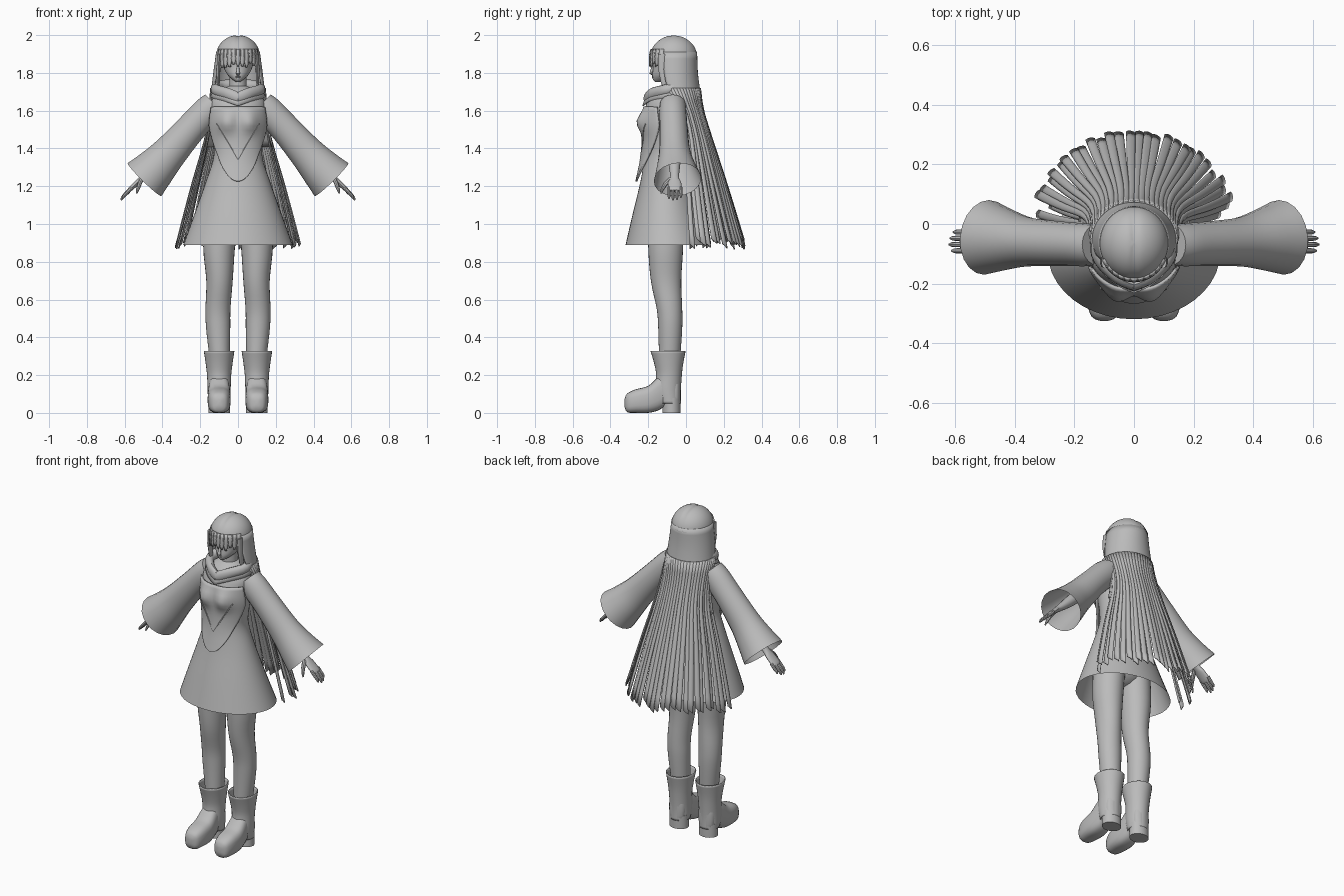
import bpy, bmesh, math, random
from mathutils import Vector

random.seed(4)
if "Cube" in bpy.data.objects:
    bpy.data.objects.remove(bpy.data.objects["Cube"])

GREY = (0.5, 0.5, 0.5, 1)
mat = bpy.data.materials.new("plain grey")
mat.use_nodes = True
mat.diffuse_color = GREY
mat.node_tree.nodes["Principled BSDF"].inputs["Base Color"].default_value = GREY
made = []


def skin(name, rows, closed=True, cap=(False, False), loop=False, thick=0):
    """Join rows of points into a surface."""
    bm = bmesh.new()
    vs = [[bm.verts.new(p) for p in r] for r in rows]
    n = len(rows[0])
    pairs = list(zip(vs, vs[1:])) + ([(vs[-1], vs[0])] if loop else [])
    for a, b in pairs:
        for i in range(n if closed else n - 1):
            j = (i + 1) % n
            bm.faces.new((a[i], a[j], b[j], b[i]))
    for flag, r in zip(cap, (vs[0], vs[-1])):
        if flag:
            bm.faces.new(r)
    bmesh.ops.recalc_face_normals(bm, faces=bm.faces)
    me = bpy.data.meshes.new(name)
    bm.to_mesh(me)
    bm.free()
    me.materials.append(mat)
    ob = bpy.data.objects.new(name, me)
    bpy.context.collection.objects.link(ob)
    if thick:
        m = ob.modifiers.new("thickness", "SOLIDIFY")
        m.thickness, m.offset = thick, 0
    made.append(ob)
    return ob


def spline(rows, steps=4):
    """Smoothly fill in a table of numbers."""
    out = []
    for i in range(len(rows) - 1):
        p = [rows[max(0, min(len(rows) - 1, i + k))] for k in (-1, 0, 1, 2)]
        for s in range(steps):
            t = s / steps
            out.append(tuple(b + t / 2 * (c - a + t * (2 * a - 5 * b + 4 * c - d + t * (3 * (b - c) + d - a)))
                             for a, b, c, d in zip(*p)))
    return out + [tuple(rows[-1])]


def at(rows, z):
    """Look up a table whose first column falls."""
    for a, b in zip(rows, rows[1:]):
        if z >= b[0]:
            t = max(0, min(1, (a[0] - z) / (a[0] - b[0])))
            return [p + (q - p) * t for p, q in zip(a, b)]
    return list(rows[-1])


def ring(z, rx, yf, yb, cx=0, n=28):
    return [(cx + rx * math.sin(a), (yf + yb) / 2 - (yb - yf) / 2 * math.cos(a), z)
            for a in (math.tau * i / n for i in range(n))]


def tube(name, pts, n=14, s=1, up=(0, 1, 0), cap=(True, True), loop=False):
    """Sweep an ellipse along x, y, z, radius along up, radius across."""
    rows, m = [], len(pts)
    for i, (x, y, z, ra, rb) in enumerate(pts):
        nxt = pts[(i + 1) % m] if loop else pts[min(i + 1, m - 1)]
        prv = pts[i - 1] if loop else pts[max(i - 1, 0)]
        t = (Vector(nxt[:3]) - Vector(prv[:3])).normalized()
        side = t.cross(Vector(up)).normalized()
        top = side.cross(t)
        ps = [Vector((x, y, z)) + top * ra * math.cos(a) + side * rb * math.sin(a)
              for a in (math.tau * k / n for k in range(n))]
        rows.append([(s * p.x, p.y, p.z) for p in ps])
    return skin(name, rows, cap=cap, loop=loop)


def ball(name, loc, size, n=12):
    rows = [[(loc[0] + size[0] * p[0], loc[1] + size[1] * p[1], loc[2] + size[2] * math.cos(t))
             for p in ring(0, math.sin(t), -math.sin(t), math.sin(t), n=n)]
            for t in (0.05 + (math.pi - 0.1) * i / 9 for i in range(10))]
    return skin(name, rows, cap=(True, True))


# Dress: height, half width, front, back
TORSO = spline([(1.73, .05, -.13, -.03), (1.70, .10, -.17, -.01), (1.65, .142, -.205, 0), (1.58, .147, -.22, .005),
                (1.52, .146, -.222, .005), (1.43, .132, -.218, -.005), (1.35, .13, -.222, 0),
                (1.23, .168, -.24, .02), (1.05, .232, -.283, .075), (.89, .29, -.32, .13)])


def torso(z, a, off=0):
    _, rx, yf, yb = at(TORSO, z)
    x = (rx + off) * math.sin(a)
    y = (yf + yb) / 2 - ((yb - yf) / 2 + off) * math.cos(a)
    if math.cos(a) > 0:
        y -= .035 * math.exp(-((abs(x) - .062) / .045) ** 2 - ((z - 1.54) / .05) ** 2)
    return (x, y, z)


skin("dress", [[torso(r[0], math.tau * i / 40) for i in range(40)] for r in TORSO], cap=(True, False))

# Pointed bodice panel: height, half angle, lift
panel = spline([(1.62, 1.15, .006), (1.52, 1.3, .01), (1.43, 1.1, .013), (1.34, .72, .016),
                (1.28, .42, .02), (1.24, .2, .022), (1.225, .03, .022)])
skin("bodice_panel", [[torso(z, w * k / 12, off) for k in range(-12, 13)] for z, w, off in panel],
     closed=False, thick=.01)
for s in (1, -1):
    seam = [torso(1.53 - .19 * t, .75 * (1 - t), .019) + (.003, .003) for t in (i / 8 for i in range(9))]
    tube("bodice_seam", seam, n=6, s=s)

# Rolled collar with a point at the front
half = spline([(0, -.205, 1.665, .032, .02), (.06, -.175, 1.69, .032, .022), (.118, -.1, 1.71, .03, .026),
               (.09, -.02, 1.73, .03, .028), (0, .01, 1.74, .03, .028)])
whole = half + [(-p[0],) + p[1:] for p in half[-2:0:-1]]
tube("collar", whole, n=12, up=(0, 0, 1), loop=True)
skin("collar_flap", [[(p[0] * k, (p[1] + .09) * k - .09, p[2] - d) for p in whole]
                     for k, d in ((1, 0), (1.12, .015), (1.2, .04))], thick=.008)
skin("neck", [ring(z, .046, -.13, -.03) for z in (1.66, 1.72, 1.8)])

# Head and face
HEAD = spline([(1.753, .012, -.165, -.13), (1.765, .03, -.175, -.09), (1.79, .056, -.178, -.04),
               (1.83, .076, -.174, .01), (1.88, .085, -.175, .03), (1.94, .08, -.155, .03), (1.97, .05, -.12, 0)])
skin("head", [ring(*r) for r in HEAD], cap=(True, True))
tube("nose", [(0, -.17, 1.845, .004, .005), (0, -.18, 1.815, .008, .008), (0, -.185, 1.798, .009, .011),
              (0, -.174, 1.79, .006, .008)], n=10)
ball("upper_lip", (0, -.176, 1.782), (.017, .005, .0035))
ball("lower_lip", (0, -.175, 1.776), (.013, .006, .0035))
for s in (1, -1):
    ball("eye", (s * .035, -.16, 1.842), (.018, .006, .01))
    tube("eyelash", [(.014, -.173, 1.848, .003, .002), (.035, -.168, 1.856, .004, .003),
                     (.055, -.152, 1.849, .003, .002)], n=6, s=s)

# Hair cap with a shallow parting
rows = []
for i in range(13):
    t = math.pi / 2 * (1 - i / 12.3)
    c = math.cos(t) + .002
    rows.append([(x, y, z - .006 * math.exp(-(x / .012) ** 2))
                 for x, y, z in ring(1.885 + .115 * math.sin(t), .117 * c, -.065 - .125 * c, -.065 + .125 * c, n=40)])
skin("hair_cap", rows, cap=(True, False))

# Long hair: height, half width, centre, depth, half angle
HAIR = spline([(1.91, .115, -.063, .121, 2.08), (1.80, .13, -.06, .122, 2.05), (1.70, .142, -.05, .125, 1.9),
               (1.60, .15, -.02, .11, 1.72), (1.45, .175, 0, .138, 1.62), (1.2, .25, 0, .22, 1.56),
               (.88, .34, 0, .318, 1.5)])


def hair(z, u, off=0):
    _, rx, cy, ry, w = at(HAIR, z)
    return ((rx + off) * math.sin(u * w), cy + (ry + off) * math.cos(u * w), z)


skin("hair_back", [[hair(1.91 - .5 * j / 14, k / 20, -.003) for k in range(-20, 21)] for j in range(15)],
     closed=False, thick=.008)
LOCKS = 30
for i in range(LOCKS):
    mid = (i + .5) / LOCKS * 2 - 1
    off, end, lean = random.uniform(-.012, .008), random.uniform(.875, .92), random.uniform(-.02, .02)
    if abs(mid) > .85:
        off -= random.uniform(0, .05)
    lock = []
    for j in range(13):
        t = j / 12
        wid = 1.15 / LOCKS * (1 - .22 * t)
        lock.append([hair(1.72 + (end - 1.72) * t + .012 * k * t, mid + lean * t + wid * k,
                          off * t + .004 * (1 - k * k)) for k in (-1, -.5, 0, .5, 1)])
    skin("hair_lock", lock, closed=False, thick=.007)

# Fringe and side locks framing the face
for i in range(11):
    mid = (i - 5) * .2
    low = 1.838 + random.uniform(-.012, .012) - .03 * (abs(i - 5) == 5)
    strip = []
    for j in range(6):
        t = j / 5
        z = 1.925 + (low - 1.925) * t
        c = min(1, math.sqrt(max(.1, 1 - (max(0, z - 1.885) / .115) ** 2)))
        strip.append([(.117 * c * math.sin(a), -.065 - (.126 * c + .002) * math.cos(a), z)
                      for a in (mid + .13 * k * (1 - .7 * t ** 3) for k in (-1, 0, 1))])
    skin("fringe_lock", strip, closed=False, thick=.006)
for s in (1, -1):
    tube("side_lock", [(.1, -.125, 1.9, .024, .01), (.104, -.125, 1.82, .022, .01), (.104, -.115, 1.75, .018, .008),
                       (.108, -.1, 1.69, .008, .004)], n=10, s=s)

LEG = spline([(1.12, .09, -.2, -.01, .085), (.88, .084, -.2, -.015, .1), (.7, .07, -.186, -.025, .098),
              (.55, .066, -.155, -.02, .106), (.45, .064, -.147, -.02, .105), (.3, .054, -.143, -.03, .098)])
SHAFT = spline([(.328, .078, -.185, -.005, .1), (.26, .068, -.165, -.018, .1), (.2, .061, -.155, -.025, .1),
                (.12, .058, -.16, -.03, .1), (.05, .055, -.14, -.03, .1)])
# Foot: depth, sole height, top height, half width
FOOT = spline([(-.326, .035, .07, .012), (-.312, .004, .102, .042), (-.265, 0, .125, .058), (-.2, 0, .143, .061),
               (-.15, .012, .188, .057), (-.11, .032, .21, .052), (-.05, .03, .2, .05), (-.03, .04, .18, .02)], 3)


def power(v, e=.7):
    return math.copysign(abs(v) ** e, v)


for s in (1, -1):
    # Legs and boots
    skin("leg", [ring(z, rx, f, b, s * cx) for z, rx, f, b, cx in LEG])
    skin("boot_shaft", [ring(z, rx, f, b, s * cx) for z, rx, f, b, cx in SHAFT], thick=.006)
    skin("boot_foot", [[(s * .1 + w * power(math.sin(a)), y, (lo + hi) / 2 + (hi - lo) / 2 * power(math.cos(a)))
                        for a in (math.tau * k / 24 for k in range(24))] for y, lo, hi, w in FOOT], cap=(True, True))
    skin("boot_heel", [ring(z, .057, -.125, -.028, s * .1) for z in (0, .04, .08)], cap=(True, True))

    # Flared sleeve, open at the cuff
    sleeve = spline([(.125, -.07, 1.635, .068, .07), (.165, -.07, 1.595, .072, .078), (.25, -.066, 1.505, .075, .08),
                     (.36, -.06, 1.38, .083, .092), (.44, -.052, 1.292, .106, .11), (.495, -.045, 1.235, .126, .125)])
    tube("sleeve", sleeve, n=20, s=s, cap=(True, False))

    # Arm and hand
    tube("forearm", spline([(.25, -.066, 1.5, .04, .04), (.4, -.062, 1.345, .034, .033),
                            (.5, -.06, 1.25, .023, .018), (.53, -.06, 1.222, .034, .014),
                            (.57, -.06, 1.185, .036, .012), (.58, -.06, 1.175, .028, .008)]), s=s)
    for k in range(4):
        y, d = -.09 + .021 * k, (.008, 0, .003, .014)[k]
        tube("finger", [(.562, y, 1.193, .009, .009), (.592 - d / 2, y, 1.165, .009, .009),
                        (.612 - d, y, 1.14 + d, .008, .008), (.62 - d, y, 1.126 + d, .004, .004)], n=8, s=s)
    tube("thumb", [(.51, -.08, 1.238, .014, .012), (.522, -.11, 1.21, .012, .011),
                   (.53, -.125, 1.185, .009, .009), (.537, -.132, 1.162, .004, .004)], n=8, s=s)
ball("hips", (0, -.1, 1.1), (.16, .11, .15), n=24)

# Smooth shading that keeps edges sharp
bpy.ops.object.select_all(action="DESELECT")
for ob in made:
    ob.select_set(True)
bpy.context.view_layer.objects.active = made[0]
bpy.ops.object.shade_smooth_by_angle(angle=math.radians(40))
